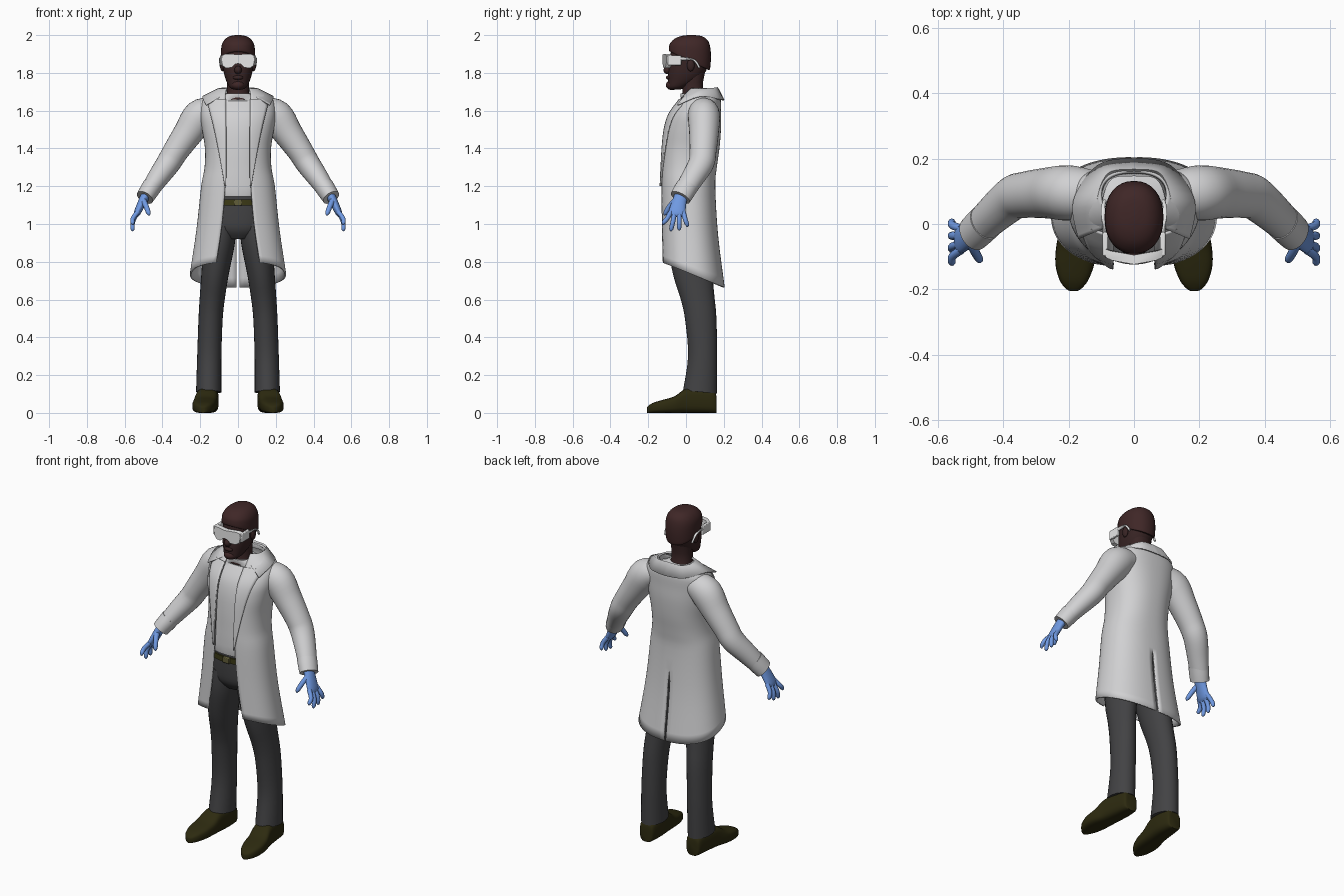
import bpy, bmesh, math
from mathutils import Vector as V

if "Cube" in bpy.data.objects:
    bpy.data.objects.remove(bpy.data.objects["Cube"])

COL = {"coat_white": (.64, .64, .65), "goggle_white": (.8, .8, .8), "glove_blue": (.16, .32, .76),
       "trouser_grey": (.055, .055, .058), "shoe_olive": (.026, .023, .005), "belt_olive": (.045, .042, .008),
       "skin_brown": (.04, .018, .018), "hair_brown": (.05, .02, .02), "buckle_brass": (.12, .11, .04)}
MAT = {}
for k, c in COL.items():
    MAT[k] = bpy.data.materials.new(k)
    MAT[k].diffuse_color = (*c, 1)


def dense(rows, k=4):
    """Catmull-Rom interpolation of parameter rows."""
    out = []
    for i in range(len(rows) - 1):
        a, b, c, d = rows[max(i - 1, 0)], rows[i], rows[i + 1], rows[min(i + 2, len(rows) - 1)]
        for j in range(k):
            t = j / k
            out.append([.5 * (2 * q + (r - p) * t + (2 * p - 5 * q + 4 * r - s) * t * t
                              + (3 * q - p - 3 * r + s) * t ** 3) for p, q, r, s in zip(a, b, c, d)])
    return out + [list(rows[-1])]


def loft(name, rings, mat, mirror=False, closed=True, thick=0, angle=45):
    bm = bmesh.new()
    g = [[bm.verts.new(p) for p in r] for r in rings]
    n = len(g[0])
    for a, b in zip(g, g[1:]):
        for j in range(n if closed else n - 1):
            k = (j + 1) % n
            bm.faces.new((a[j], a[k], b[k], b[j]))
    if closed:
        bm.faces.new(g[0])
        bm.faces.new(g[-1])
    bmesh.ops.recalc_face_normals(bm, faces=bm.faces)
    me = bpy.data.meshes.new(name)
    bm.to_mesh(me)
    bm.free()
    me.materials.append(MAT[mat])
    o = bpy.data.objects.new(name, me)
    bpy.context.collection.objects.link(o)
    bpy.ops.object.select_all(action='DESELECT')
    o.select_set(True)
    bpy.context.view_layer.objects.active = o
    bpy.ops.object.shade_smooth_by_angle(angle=math.radians(angle))
    if mirror:
        o.modifiers.new("mirror", 'MIRROR')
    if thick:
        s = o.modifiers.new("thickness", 'SOLIDIFY')
        s.thickness, s.offset = thick, 0
    return o


def spow(v, p):
    return math.copysign(abs(v) ** p, v)


def hring(z, rx, yf, yb, n=32, p=.9, tilt=0):
    """Horizontal rounded ring between a front and a back y."""
    out = []
    for i in range(n):
        a = math.tau * i / n
        y = (yf + yb) / 2 - (yb - yf) / 2 * spow(math.cos(a), p)
        out.append((rx * spow(math.sin(a), p), y, z + tilt * y))
    return out


def tube(name, rows, mat, n=20, mirror=True, k=4):
    """Rows: x, y, z, radius along y, radius across."""
    rows = dense(rows, k)
    rings = []
    for i, r in enumerate(rows):
        c = V(r[:3])
        t = (V(rows[min(i + 1, len(rows) - 1)][:3]) - V(rows[max(i - 1, 0)][:3])).normalized()
        u = V((0, 1, 0)) - t * t.y
        u.normalize()
        w = t.cross(u)
        rings.append([c + u * r[3] * math.cos(math.tau * j / n) + w * r[4] * math.sin(math.tau * j / n)
                      for j in range(n)])
    return loft(name, rings, mat, mirror)


def blob(name, c, r, mat, mirror=False):
    rings = [[(c[0] + r[0] * math.sin(e) * math.cos(a), c[1] + r[1] * math.sin(e) * math.sin(a),
               c[2] + r[2] * math.cos(e)) for a in [math.tau * j / 16 for j in range(16)]]
             for e in [.02 + (math.pi - .04) * i / 10 for i in range(11)]]
    loft(name, rings, mat, mirror)


def box(name, lo, hi, mat, mirror=False):
    rings = [[(lo[0], y, lo[2]), (hi[0], y, lo[2]), (hi[0], y, hi[2]), (lo[0], y, hi[2])] for y in (lo[1], hi[1])]
    o = loft(name, rings, mat, mirror)
    b = o.modifiers.new("bevel", 'BEVEL')
    b.width, b.segments = .004, 2


# coat body: z, half width, front y, back y, half opening
COAT = dense([(1.715, .10, .02, .16, .06), (1.69, .14, -.005, .17, .065), (1.65, .185, -.035, .18, .066),
              (1.58, .195, -.085, .18, .066), (1.5, .185, -.11, .18, .066), (1.4, .17, -.122, .172, .066),
              (1.3, .172, -.127, .158, .067), (1.2, .19, -.13, .15, .068), (1.0, .215, -.13, .165, .085),
              (.8, .25, -.13, .2, .115)])
P = .85
rings = []
for z, rx, yf, yb, gap in COAT:
    a0 = math.asin((gap / rx) ** (1 / P))
    a1 = math.pi - (math.asin((.007 / rx) ** (1 / P)) if z < 1.06 else 0)   # back vent
    w = min(1, max(0, (1.2 - z) / .4))
    ring = []
    for i in range(33):
        a = a0 + (a1 - a0) * i / 32
        y = (yf + yb) / 2 - (yb - yf) / 2 * spow(math.cos(a), P)
        ring.append((max(0, rx * spow(math.sin(a), P)), y, z - .41 * (y + .13) * w))
    rings.append(ring)
loft("coat_body", rings, "coat_white", True, False, .01)


def coat_front(x, z):
    a, b = next((p, q) for p, q in zip(COAT, COAT[1:]) if p[0] >= z >= q[0])
    t = (a[0] - z) / (a[0] - b[0])
    _, rx, yf, yb, _ = [p + (q - p) * t for p, q in zip(a, b)]
    s = min(.97, x / rx) ** (1 / P)
    return (yf + yb) / 2 - (yb - yf) / 2 * math.sqrt(1 - s * s) ** P


# lapels follow the coat front: z, outer x
rings = []
for z, xo in dense([(1.66, .13), (1.63, .155), (1.6, .15), (1.5, .125), (1.35, .095), (1.2, .07)]):
    xs = [.063 + (xo - .063) * i / 6 for i in range(7)]
    rings.append([(x, coat_front(x, z) - .010, z) for x in xs])
loft("lapel", rings, "coat_white", True, False, .008)

# folded collar: stand, ridge and outer edge
lines = [[(0, .15, 1.69), (.07, .14, 1.69), (.10, .07, 1.68), (.085, 0, 1.65)],
         [(0, .168, 1.722), (.08, .155, 1.718), (.115, .07, 1.708), (.10, -.015, 1.668)],
         [(0, .20, 1.655), (.11, .178, 1.66), (.185, .07, 1.675), (.17, -.045, 1.63)]]
loft("coat_collar", [dense(l, 6) for l in lines], "coat_white", True, False, .008)

# sleeves and cuffs
tube("sleeve", [(.13, .09, 1.60, .075, .07), (.20, .095, 1.57, .085, .09), (.265, .095, 1.48, .078, .078),
                (.33, .09, 1.385, .071, .068), (.37, .08, 1.32, .068, .064), (.43, .03, 1.235, .06, .055),
                (.483, -.02, 1.155, .054, .044)], "coat_white", 28)
tube("cuff", [(.455, .006, 1.20, .058, .052), (.474, -.012, 1.17, .058, .05), (.493, -.03, 1.14, .056, .047)],
     "coat_white", 28)

# shirt inside the coat
rows = [r for r in COAT if 1.14 < r[0] < 1.66]
rings = [hring(1.69, .07, -.03, .115), hring(1.675, .095, -.03, .13)]
rings += [hring(z, rx - .02, yf + .016, yb - .02, p=P) for z, rx, yf, yb, _ in rows]
rings += [hring(1.145, .165, -.112, .13)]
loft("shirt", rings, "coat_white")

# trousers, belt and buckle
loft("trouser_hips", [hring(*r) for r in dense([(1.15, .155, -.1, .12), (1.05, .16, -.102, .125),
     (.97, .15, -.095, .125), (.92, .08, -.06, .10)])], "trouser_grey")
tube("trouser_leg", [(.085, .02, 1.02, .11, .078), (.10, .02, .9, .115, .083), (.12, .035, .75, .105, .073),
                     (.135, .06, .62, .09, .067), (.145, .078, .5, .083, .064), (.152, .088, .3, .077, .064),
                     (.155, .074, .11, .09, .067)], "trouser_grey", 28)
loft("belt", [hring(z, .163, -.11, .13) for z in (1.13, 1.098)], "belt_olive")
box("buckle", (-.022, -.118, 1.097), (.022, -.10, 1.131), "buckle_brass")

# shoes, lofted heel to toe: y, centre x, half width, height
rings = []
for y, cx, w, h in dense([(.162, .155, .03, .07), (.15, .155, .045, .115), (.08, .157, .055, .13),
                          (0, .165, .058, .128), (-.06, .175, .062, .088), (-.12, .181, .06, .07),
                          (-.17, .184, .045, .055), (-.197, .185, .025, .04), (-.206, .185, .01, .03)]):
    rings.append([(cx + w * spow(math.cos(a), .6), y, h * (.5 + .5 * spow(math.sin(a), .6)))
                  for a in [math.tau * j / 24 for j in range(24)]])
loft("shoe", rings, "shoe_olive", True)

# gloved hands
tube("glove_palm", [(.482, -.02, 1.165, .035, .026), (.505, -.035, 1.12, .038, .023),
                    (.533, -.048, 1.06, .044, .018), (.541, -.05, 1.04, .036, .01)], "glove_blue")
for name, yb, yt, zt in (("index", -.08, -.118, .995), ("middle", -.06, -.078, .962),
                         ("ring", -.036, -.036, .966), ("little", -.014, .006, .985)):
    ym, zm = (yb + yt) / 2, (1.065 + zt) / 2
    tube("glove_%s_finger" % name, [(.53, yb, 1.065, .013, .013), (.556, ym, zm, .0125, .0125),
         (.558, yt, zt + .012, .011, .011), (.556, yt, zt, .003, .003)], "glove_blue", 10)
tube("glove_thumb", [(.503, -.05, 1.13, .018, .016), (.487, -.085, 1.095, .014, .014),
                     (.474, -.108, 1.06, .012, .012), (.47, -.114, 1.045, .003, .003)], "glove_blue", 12)

# neck and head
loft("neck", [hring(*r) for r in ((1.66, .07, -.03, .11), (1.70, .058, -.018, .092), (1.75, .058, -.02, .09),
                                  (1.80, .06, -.02, .10))], "skin_brown")
loft("head", [hring(*r) for r in dense([(1.712, .025, -.085, -.03), (1.725, .045, -.095, .0),
     (1.76, .063, -.095, .065), (1.80, .075, -.094, .10), (1.85, .082, -.088, .12), (1.90, .084, -.082, .125),
     (1.95, .076, -.07, .115), (1.98, .04, -.03, .08)])], "skin_brown")
blob("nose", (0, -.095, 1.815), (.02, .024, .022), "skin_brown")
blob("lips", (0, -.09, 1.775), (.028, .016, .012), "skin_brown")
blob("beard", (0, -.073, 1.735), (.036, .034, .026), "hair_brown")
blob("ear", (.083, .025, 1.84), (.012, .02, .032), "skin_brown", True)

# hair cap with a hairline falling to the back
loft("hair", [hring(z, rx, yf, yb, tilt=t) for z, rx, yf, yb, t in dense(
    [(1.872, .082, -.082, .118, -.48), (1.877, .089, -.09, .127, -.45), (1.915, .09, -.09, .132, -.25),
     (1.95, .086, -.083, .128, -.1), (1.978, .07, -.06, .115, -.05), (1.994, .045, -.03, .085, 0),
     (2.0, .012, .01, .045, 0)])], "hair_brown")

# goggles: front lens with nose notch, side shields, temple arms
half = [(0, 1.898), (.07, 1.9), (.088, 1.892), (.092, 1.87), (.086, 1.84), (.068, 1.826), (.035, 1.828),
        (.016, 1.846), (0, 1.85)]
outline = half + [(-x, z) for x, z in half[-2:0:-1]]
rings = [[(x * s, y + 2.5 * x * x, z) for x, z in outline]
         for y, s in ((-.124, .95), (-.119, 1), (-.095, 1.02))]
loft("goggle_lens", rings, "goggle_white", angle=30)
box("goggle_side_shield", (.08, -.098, 1.84), (.096, -.025, 1.893), "goggle_white", True)
tube("goggle_arm", [(.09, -.04, 1.875, .005, .009), (.094, .03, 1.872, .005, .008),
                    (.094, .055, 1.855, .006, .006), (.09, .07, 1.828, .006, .006)], "goggle_white", 10)

for m in bpy.data.materials:
    if m.users and not m.is_grease_pencil:
        m.use_nodes = True
        m.node_tree.nodes["Principled BSDF"].inputs["Base Color"].default_value = m.diffuse_color
